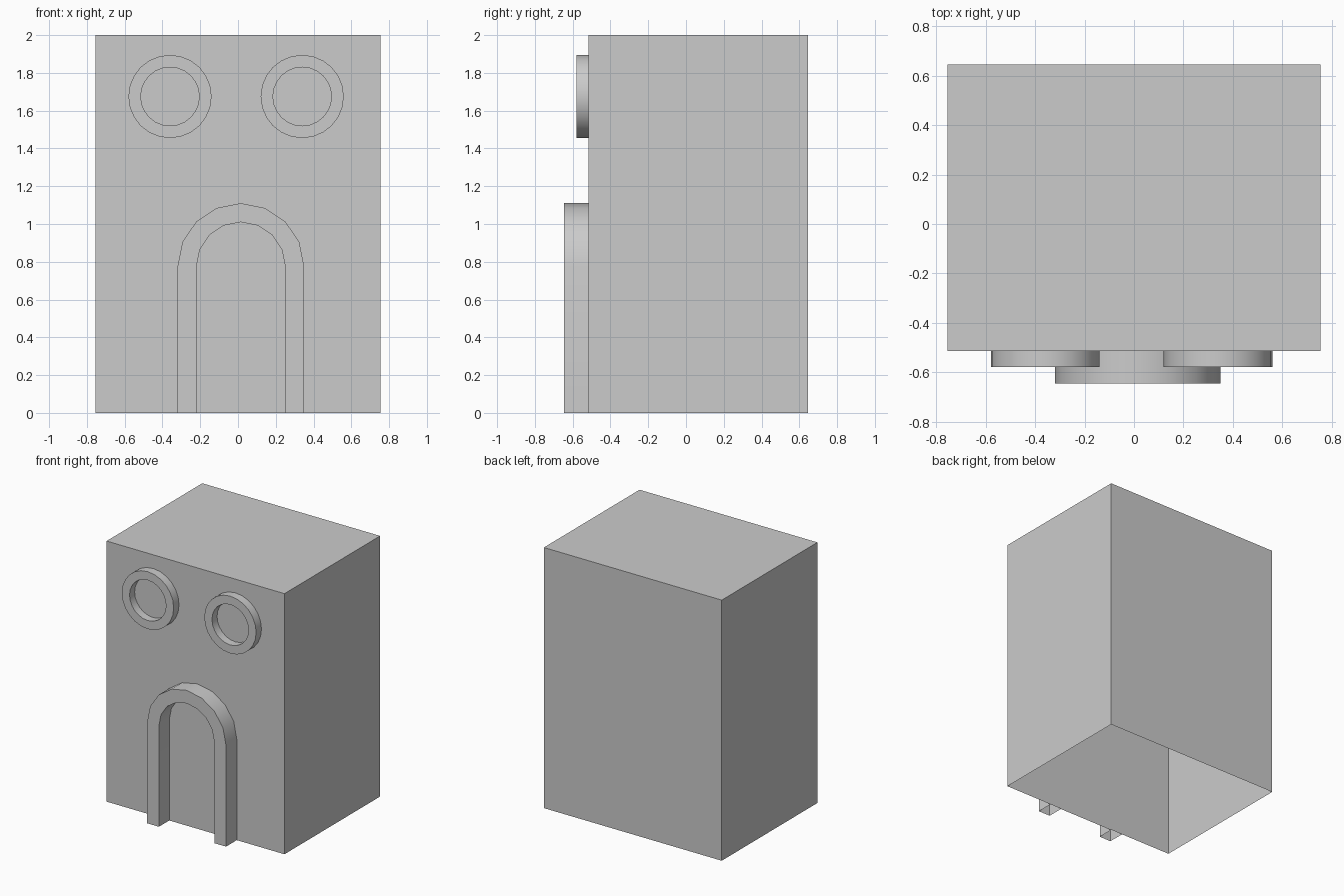
import bpy, bmesh
from math import sin, cos, pi, radians

if "Cube" in bpy.data.objects:
    bpy.data.objects.remove(bpy.data.objects["Cube"])

WALL = -0.515  # y of the front wall


def finish(name, bm):
    mesh = bpy.data.meshes.new(name)
    bm.to_mesh(mesh)
    bm.free()
    mesh.shade_smooth()
    mesh.set_sharp_from_angle(angle=radians(30))
    obj = bpy.data.objects.new(name, mesh)
    bpy.context.collection.objects.link(obj)
    return obj


def circle(cx, cz, r, n=24):
    return [(cx + r * cos(2 * pi * i / n), cz + r * sin(2 * pi * i / n)) for i in range(n)]


def arch(cx, spring, r, n=8):
    arc = [(cx + r * cos(pi * i / n), spring + r * sin(pi * i / n)) for i in range(n + 1)]
    return [(cx + r, 0)] + arc + [(cx - r, 0)]


def frame(name, outer, inner, y_front, closed):
    """Raised trim between two counter-clockwise outlines, open at the back."""
    bm = bmesh.new()
    of, ob, nf, nb = [[bm.verts.new((x, y, z)) for x, z in loop]
                      for loop, y in ((outer, y_front), (outer, WALL),
                                      (inner, y_front), (inner, WALL))]
    n = len(outer)
    for i in range(n if closed else n - 1):
        j = (i + 1) % n
        bm.faces.new((of[i], of[j], nf[j], nf[i]))
        bm.faces.new((of[i], ob[i], ob[j], of[j]))
        bm.faces.new((nf[j], nb[j], nb[i], nf[i]))
    return finish(name, bm)


def panel(name, outline, y):
    bm = bmesh.new()
    bm.faces.new([bm.verts.new((x, y, z)) for x, z in outline])
    return finish(name, bm)


# building shell, open underneath
bm = bmesh.new()
bmesh.ops.create_cube(bm, size=1)
bmesh.ops.scale(bm, vec=(1.51, 1.16, 2), verts=bm.verts)
bmesh.ops.translate(bm, vec=(0, 0.065, 1), verts=bm.verts)
bm.normal_update()
bmesh.ops.delete(bm, geom=[f for f in bm.faces if f.normal.z < -0.5], context='FACES_ONLY')
finish("building_shell", bm)

# round windows
for side, cx in (("left", -0.36), ("right", 0.34)):
    frame(side + "_window_frame", circle(cx, 1.675, 0.22), circle(cx, 1.675, 0.155), -0.58, True)
    panel(side + "_window_pane", circle(cx, 1.675, 0.155), WALL - 0.003)

# arched doorway
frame("door_frame", arch(0.015, 0.775, 0.335), arch(0.015, 0.775, 0.235), -0.645, False)
panel("door", arch(0.015, 0.775, 0.235), WALL - 0.004)
